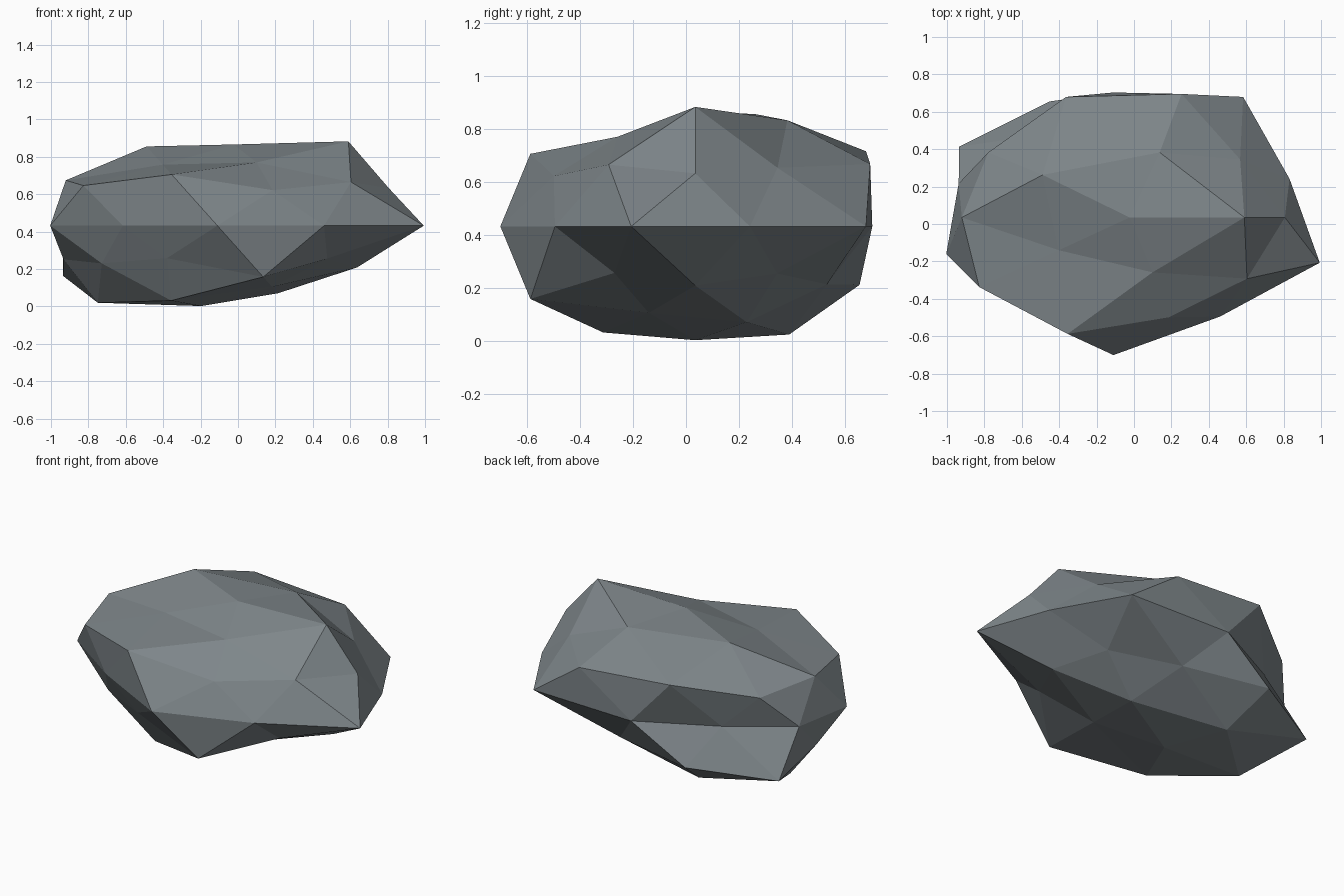
import bpy
import bmesh
import math
from mathutils import Matrix

default_cube = bpy.data.objects.get("Cube")
if default_cube:
    bpy.data.objects.remove(default_cube, do_unlink=True)

# Stone colour
stone = bpy.data.materials.new("blue_grey_stone")
stone.use_nodes = True
colour = (0.21, 0.24, 0.255, 1)
stone.diffuse_color = colour
stone.node_tree.nodes["Principled BSDF"].inputs["Base Color"].default_value = colour

# Bumps of the boulder as percent of the radius, ring by ring from bottom to top,
# each ring running anticlockwise
BUMPS = [
    [94],
    [93, 105, 106, 103, 84],
    [93, 91, 112, 84, 114],
    [87, 108, 88, 85, 86],
    [99, 118, 99, 79, 87, 94, 86, 109, 97, 116],
    [98, 115, 98, 105, 93],
    [92, 118, 101, 114, 97],
    [116, 103, 109, 84, 87],
    [95],
]


def ring_order(vert):
    """Sort by height, then by angle around the vertical axis."""
    angle = round(math.atan2(vert.co.y, vert.co.x), 2) % math.tau
    return round(vert.co.z, 2), angle


# Low-poly sphere pushed in and out along its radii
bm = bmesh.new()
bmesh.ops.create_icosphere(bm, subdivisions=2, radius=1)
radii = [bump / 100 for ring in BUMPS for bump in ring]
for vert, radius in zip(sorted(bm.verts, key=ring_order), radii):
    vert.co *= radius

# Flatten, lean towards +x and stand on the ground
shape = Matrix.Diagonal((1, 0.675, 0.457, 1))
shape[0][2] = 0.0914
bm.transform(Matrix.Translation((-0.11, 0.035, 0.432)) @ shape)
bmesh.ops.recalc_face_normals(bm, faces=bm.faces)

mesh = bpy.data.meshes.new("boulder")
bm.to_mesh(mesh)
bm.free()
mesh.materials.append(stone)
boulder = bpy.data.objects.new("boulder", mesh)
bpy.context.collection.objects.link(boulder)
